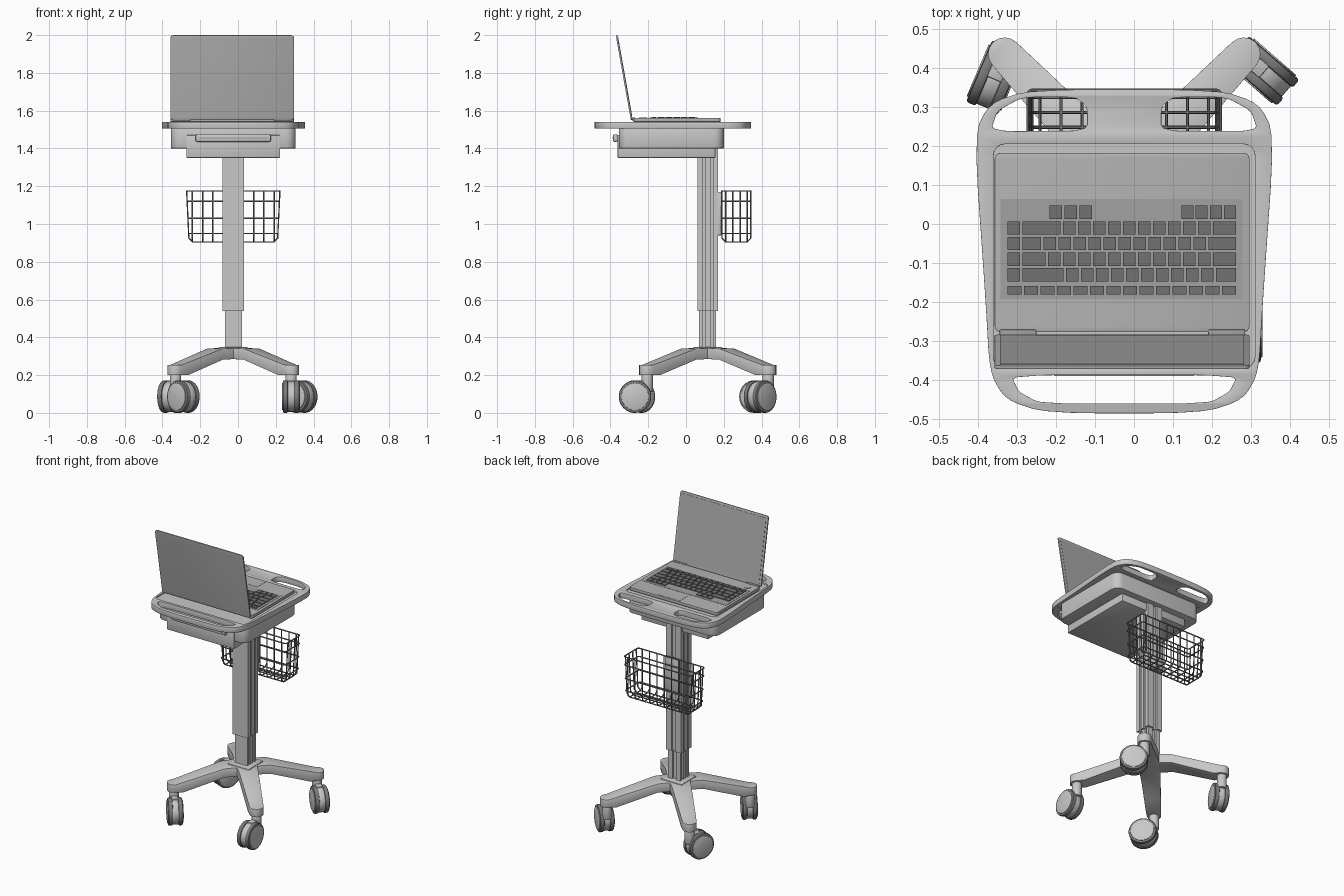
import bpy, bmesh, math
from mathutils import Matrix, Vector

if "Cube" in bpy.data.objects:
    bpy.data.objects.remove(bpy.data.objects["Cube"])

MID = -0.025                      # centre line of the cart
HUB = Vector((MID, 0.115, 0))     # centre of the column and base


def material(name, value):
    m = bpy.data.materials.new(name)
    m.use_nodes = True
    color = (value, value, value, 1)
    m.diffuse_color = color
    m.node_tree.nodes["Principled BSDF"].inputs["Base Color"].default_value = color
    return m


FRAME = material("light grey", 0.58)
LAPTOP = material("laptop grey", 0.46)
SCREEN = material("screen grey", 0.4)
WELL = material("keyboard grey", 0.36)
KEYS = material("key dark grey", 0.17)
TYRE = material("tyre grey", 0.2)
WIRE = material("wire grey", 0.2)


def finish(ob, mat, bevel=0, segments=2):
    """Link, bevel, convert to mesh and shade."""
    bpy.context.collection.objects.link(ob)
    ob.data.materials.append(mat)
    if bevel:
        mod = ob.modifiers.new("bevel", "BEVEL")
        mod.width, mod.segments = bevel, segments
        mod.limit_method, mod.angle_limit = "ANGLE", math.radians(35)
    bpy.ops.object.select_all(action="DESELECT")
    ob.select_set(True)
    bpy.context.view_layer.objects.active = ob
    bpy.ops.object.convert(target="MESH")
    bpy.ops.object.shade_smooth_by_angle(angle=math.radians(33))
    return ob


def from_bmesh(name, bm, mat, bevel=0, segments=2):
    bmesh.ops.recalc_face_normals(bm, faces=bm.faces)
    mesh = bpy.data.meshes.new(name)
    bm.to_mesh(mesh)
    bm.free()
    return finish(bpy.data.objects.new(name, mesh), mat, bevel, segments)


def add_box(bm, xs, ys, zs):
    size = [b - a for a, b in (xs, ys, zs)]
    mid = [(a + b) / 2 for a, b in (xs, ys, zs)]
    bmesh.ops.create_cube(bm, size=1, matrix=Matrix.Translation(mid) @ Matrix.Diagonal((*size, 1)))


def box(name, xs, ys, zs, mat, bevel=0):
    bm = bmesh.new()
    add_box(bm, xs, ys, zs)
    return from_bmesh(name, bm, mat, bevel)


def around(half):
    return (MID - half, MID + half)


def rounded(points, cut=0.25):
    """Cut every corner of a closed outline twice."""
    for _ in range(2):
        pairs = zip(points, points[1:] + points[:1])
        points = [tuple(p + (q - p) * t for p, q in zip(a, b)) for a, b in pairs for t in (cut, 1 - cut)]
    return points


def rect(xs, ys, r):
    """Rectangle outline with rounded corners."""
    pts = []
    corners = [(xs[1], ys[1]), (xs[0], ys[1]), (xs[0], ys[0]), (xs[1], ys[0])]
    for i, (x, y) in enumerate(corners):
        cx, cy = x - r * (1 if x == xs[1] else -1), y - r * (1 if y == ys[1] else -1)
        for k in range(5):
            a = math.pi / 2 * (i + k / 4)
            pts.append((cx + r * math.cos(a), cy + r * math.sin(a)))
    return pts


def plate(name, outlines, z0, z1, mat, bevel=0):
    """Flat plate from one outline, with any further outlines as holes."""
    cu = bpy.data.curves.new(name, "CURVE")
    cu.dimensions, cu.fill_mode, cu.extrude = "2D", "BOTH", (z1 - z0) / 2
    for pts in outlines:
        sp = cu.splines.new("POLY")
        sp.points.add(len(pts) - 1)
        for p, xy in zip(sp.points, pts):
            p.co = (*xy, 0, 1)
        sp.use_cyclic_u = True
    ob = finish(bpy.data.objects.new(name, cu), mat)
    bm = bmesh.new()
    bm.from_mesh(ob.data)
    bmesh.ops.remove_doubles(bm, verts=bm.verts, dist=0.0001)
    bmesh.ops.translate(bm, verts=bm.verts, vec=(0, 0, (z0 + z1) / 2))
    bpy.data.objects.remove(ob)
    return from_bmesh(name, bm, mat, bevel)


def mirror(points):
    return [(MID - x, y) for x, y in reversed(points)]


# Tray: a handle frame with openings, around a slightly sunken deck
half = [(0.24, 0.345), (0.345, 0.31), (0.385, 0.23), (0.355, -0.2), (0.345, -0.38), (0.305, -0.45), (0.2, -0.485)]
outer = rounded([(MID + x, y) for x, y in half] + mirror([(x, y) for x, y in half]), 0.2)
hole = [(0.095, 0.238), (0.095, 0.3), (0.125, 0.325), (0.26, 0.325), (0.325, 0.29), (0.342, 0.238)]
back_hole = rounded([(MID + x, y) for x, y in hole], 0.15)
front = [(0.29, -0.387), (0.27, -0.43), (0.215, -0.46)]
front_hole = rounded([(MID + x, y) for x, y in front] + mirror(front), 0.15)
back_mirror = [(2 * MID - x, y) for x, y in back_hole]
deck = rect(around(0.335), (-0.37, 0.205), 0.03)
plate("tray_frame", [outer, back_hole, back_mirror, front_hole, deck], 1.505, 1.541, FRAME, 0.008)
plate("tray_deck", [rect(around(0.34), (-0.375, 0.21), 0.03)], 1.508, 1.532, FRAME)

# Drawer housing under the tray
plate("drawer_housing", [rect(around(0.33), (-0.355, 0.2), 0.05)], 1.4, 1.51, FRAME, 0.006)
box("lower_drawer", around(0.248), (-0.362, 0.155), (1.35, 1.47), FRAME, 0.004)
box("drawer_handle", around(0.2), (-0.387, -0.36), (1.435, 1.475), FRAME, 0.008)
box("handle_slot", around(0.18), (-0.389, -0.386), (1.452, 1.458), WELL)


# Telescopic column with grooved sides
def column(name, hx, hy, z0, z1):
    g = 0.014
    side = [(hx, -hy), (hx, -g * 2), (hx - g, -g * 2), (hx - g, -g), (hx, -g),
            (hx, g), (hx - g, g), (hx - g, g * 2), (hx, g * 2), (hx, hy),
            (g, hy), (g, hy - g)]
    pts = side + [(-x, y) for x, y in reversed(side)]
    plate(name, [[(HUB.x + x, HUB.y + y) for x, y in pts]], z0, z1, FRAME)


column("outer_column", 0.056, 0.055, 0.54, 1.42)
column("inner_column", 0.045, 0.045, 0.3, 0.56)

# Base hub
box("base_hub", around(0.08), (HUB.y - 0.08, HUB.y + 0.08), (0.285, 0.349), FRAME, 0.01)


# Sloping legs with rounded ends
def leg(name, end):
    span = Vector((end[0], end[1], 0)) - HUB
    length, angle, r = span.length, math.atan2(span.y, span.x), 0.043
    stations = [0, 0.06, 0.14, 0.28, length - 0.05, length]
    stations += [length + r * math.sin(math.radians(a)) for a in (25, 45, 65, 80, 88)]
    bm, rings = bmesh.new(), []
    for d in stations:
        w = 0.066 - 0.023 * min(1, d / length)
        if d > length:
            w = math.sqrt(r * r - (d - length) ** 2)
        slope = max(0, min(1, (d - 0.13) / (length - 0.13)))
        low = max(0, min(1, (d - 0.13) / (length - 0.18)))
        top, bottom = 0.343 - 0.09 * slope, 0.285 - 0.085 * low
        rings.append([bm.verts.new(v) for v in ((d, -w, bottom), (d, w, bottom), (d, w, top), (d, -w, top))])
    for a, b in zip(rings, rings[1:]):
        for i in range(4):
            j = (i + 1) % 4
            bm.faces.new((a[i], a[j], b[j], b[i]))
    bm.faces.new(rings[0])
    bm.faces.new(rings[-1])
    bm.transform(Matrix.Translation(HUB) @ Matrix.Rotation(angle, 4, "Z"))
    from_bmesh(name, bm, FRAME, 0.01)


# Twin wheel casters, each swivelled by its own angle
def disc(name, place, x0, x1, radius, mat, bevel=0, sides=32):
    bm = bmesh.new()
    turn = Matrix.Translation(((x0 + x1) / 2, -0.065, 0.086)) @ Matrix.Rotation(math.pi / 2, 4, "Y")
    bmesh.ops.create_cone(bm, cap_ends=True, segments=sides, radius1=radius, radius2=radius,
                          depth=x1 - x0, matrix=place @ turn)
    from_bmesh(name, bm, mat, bevel)


def caster(name, end, swivel):
    place = Matrix.Translation((*end, 0)) @ Matrix.Rotation(math.radians(swivel), 4, "Z")
    disc(name + "_hood", place, -0.02, 0.02, 0.08, FRAME, 0.004)
    for side, s in (("left", 1), ("right", -1)):
        x0, x1 = sorted((s * 0.017, s * 0.044))
        disc(f"{name}_{side}_tyre", place, x0, x1, 0.086, TYRE, 0.007)
        x0, x1 = sorted((s * 0.043, s * 0.048))
        disc(f"{name}_{side}_cap", place, x0, x1, 0.072, FRAME, 0.002)
    bm = bmesh.new()
    bmesh.ops.create_cone(bm, cap_ends=True, segments=20, radius1=0.03, radius2=0.03, depth=0.1,
                          matrix=Matrix.Translation((0, 0, 0.16)))
    add_box(bm, (-0.02, 0.02), (-0.07, 0.01), (0.11, 0.172))
    bm.transform(place)
    from_bmesh(name + "_stem", bm, FRAME, 0.004)


for corner, sx, sy, swivel in (("front_left", 1, -1, 0), ("front_right", -1, -1, 40),
                               ("back_left", 1, 1, 49), ("back_right", -1, 1, -23)):
    end = (HUB.x + 0.306 * sx, HUB.y + 0.32 * sy)
    leg(corner + "_leg", end)
    caster(corner + "_caster", end, swivel)

# Wire basket: rings at several heights and U-shaped wires both ways
wires = bpy.data.curves.new("wire_basket", "CURVE")
wires.dimensions, wires.bevel_depth, wires.bevel_resolution = "3D", 0.004, 1
TOP, LOW, BY0, BY1 = 1.175, 0.905, 0.19, 0.343


def wire(points, closed=False):
    sp = wires.splines.new("POLY")
    sp.points.add(len(points) - 1)
    for p, co in zip(sp.points, points):
        p.co = (*co, 1)
    sp.use_cyclic_u = closed


def half_width(z):
    return 0.235 + 0.012 * (z - LOW) / (TOP - LOW)


for z in (0.95, 1.03, 1.12, TOP):
    wire([(x, y, z) for x, y in rect(around(half_width(z)), (BY0, BY1), 0.012)], True)
for i in range(9):
    x = MID + (i - 4) * 0.054
    wire([(x, BY0, TOP), (x, BY0, LOW + 0.02), (x, BY0 + 0.02, LOW),
          (x, BY1 - 0.02, LOW), (x, BY1, LOW + 0.02), (x, BY1, TOP)])
for i in range(4):
    y = BY0 + 0.02 + i * 0.038
    a, b = half_width(TOP), half_width(LOW)
    arm = [(a, TOP), (b, LOW + 0.02), (b - 0.02, LOW)]
    wire([(MID - x, y, z) for x, z in arm] + [(MID + x, y, z) for x, z in reversed(arm)])
finish(bpy.data.objects.new("wire_basket", wires), WIRE)
box("basket_bracket", around(0.05), (0.165, 0.187), (0.94, 1.17), FRAME, 0.003)

# Laptop base
LX = (-0.357, 0.296)
plate("laptop_base", [rect(LX, (-0.277, 0.182), 0.015)], 1.541, 1.561, LAPTOP, 0.003)
box("keyboard_well", (-0.342, 0.278), (-0.192, 0.064), (1.558, 1.5625), WELL)
box("touchpad", (-0.073, 0.086), (0.082, 0.172), (1.558, 1.5622), LAPTOP)
plate("power_button", [rect((-0.317, -0.275), (-0.249, -0.207), 0.0209)], 1.558, 1.563, LAPTOP)

# Keys: row widths in key units, negative for a gap
rows = [[-2.8, 1, 1, 1, -5.8] + [0.95] * 4, [1, 2.7] + [1] * 10 + [1.7], [1, 1.4] + [1] * 11 + [2],
        [1, 1.7] + [1] * 11 + [1.7], [1, 2.9] + [1] * 10 + [1.5], [1.1] * 14]
bm = bmesh.new()
for r, row in enumerate(rows):
    x, y = -0.327, 0.03 - r * 0.04
    deep = 0.011 if r == 5 else 0.017
    for w in row:
        step = abs(w) * 0.0384
        if w > 0:
            add_box(bm, (x + 0.003, x + step - 0.003), (y - deep, y + deep), (1.56, 1.567))
        x += step
from_bmesh("keys", bm, KEYS)

# Laptop lid, built flat and then tilted up about the hinge
tilt = Matrix.Translation((0, -0.283, 1.551)) @ Matrix.Rotation(math.atan2(0.449, -0.08), 4, "X")
lid = plate("laptop_lid", [rect(LX, (0, 0.456), 0.015)], 0, 0.009, LAPTOP, 0.002)
panel = plate("laptop_screen", [rect((-0.343, 0.282), (0.02, 0.442), 0.004)], -0.002, 0.001, SCREEN)
for ob in (lid, panel):
    ob.data.transform(tilt)
for i, xs in enumerate(((-0.345, -0.25), (0.19, 0.285))):
    box(f"hinge_{i + 1}", xs, (-0.288, -0.27), (1.548, 1.564), WELL, 0.004)
